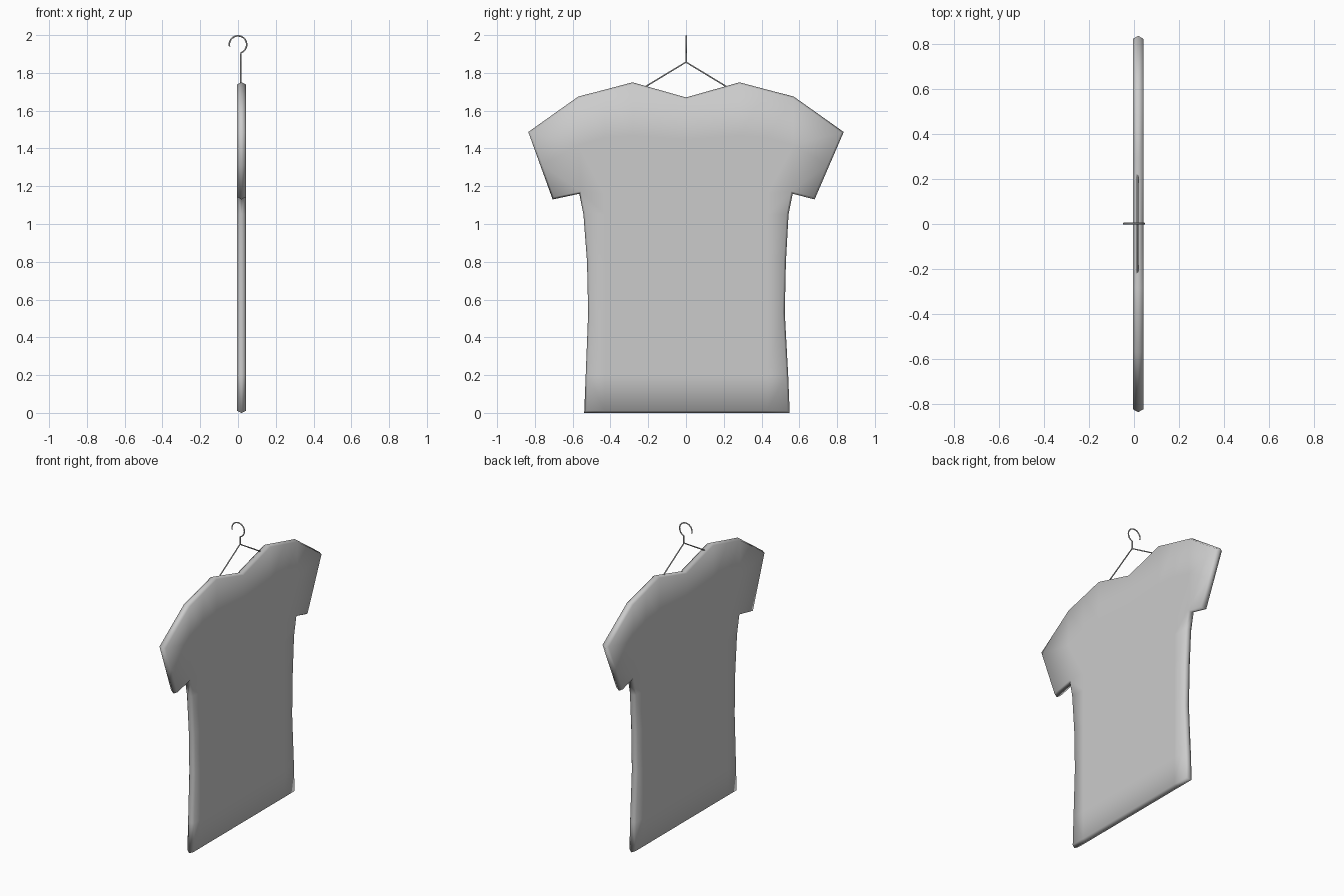
import bpy, bmesh, math
from mathutils import Vector

if "Cube" in bpy.data.objects:
    bpy.data.objects.remove(bpy.data.objects["Cube"])

MID_X, HALF_T, RIM = 0.0185, 0.023, 0.011


def add_grid(bm, rows, side):
    """Quads between successive rows of (y, z) points."""
    grid = [[bm.verts.new((0, side * y, z)) for y, z in row] for row in rows]
    for a, b in zip(grid, grid[1:]):
        for i in range(len(a) - 1):
            bm.faces.new((a[i], a[i + 1], b[i + 1], b[i]))


def half_shirt(bm, side, hem, waist, cuff):
    # Torso rows: outer edge (y, z) from hem to armpit
    edges = [(hem, 0), (hem - 0.008, 0.2), (waist, 0.53), (waist + 0.006, 0.8),
             (0.543, 1.05), (0.565, 1.16)]
    rows = [[(0, z), (0.283, z), (0.43, z), (y, z)] for y, z in edges]
    # Chest and shoulder rows
    rows.append([(0, 1.45), (0.283, 1.47), (0.43, 1.46), (0.568, 1.42)])
    rows.append([(0, 1.67), (0.283, 1.75), (0.43, 1.711), (0.57, 1.675)])
    add_grid(bm, rows, side)
    # Sleeve running out to the slanted cuff
    tip = (0.835, 1.487)
    mid = ((cuff + tip[0]) / 2, (1.13 + tip[1]) / 2)
    add_grid(bm, [[(0.565, 1.16), (cuff, 1.13)],
                  [(0.568, 1.42), mid],
                  [(0.57, 1.675), tip]], side)


# Shirt: flat sheet with an inset border, pushed out and mirrored to a thin pillow
bm = bmesh.new()
half_shirt(bm, 1, 0.549, 0.523, 0.681)
half_shirt(bm, -1, 0.539, 0.518, 0.706)
bmesh.ops.remove_doubles(bm, verts=bm.verts, dist=1e-4)
bmesh.ops.recalc_face_normals(bm, faces=bm.faces)
bmesh.ops.inset_region(bm, faces=bm.faces[:], thickness=RIM,
                       use_boundary=True, use_even_offset=True)
for v in bm.verts:
    v.co.x = 0 if v.is_boundary else HALF_T
copy = bmesh.ops.duplicate(bm, geom=bm.verts[:] + bm.edges[:] + bm.faces[:])
for v in copy["geom"]:
    if isinstance(v, bmesh.types.BMVert):
        v.co.x = -v.co.x
bmesh.ops.remove_doubles(bm, verts=bm.verts, dist=1e-4)
bmesh.ops.recalc_face_normals(bm, faces=bm.faces)
for v in bm.verts:
    v.co.x += MID_X
for f in bm.faces:
    f.smooth = True
mesh = bpy.data.meshes.new("shirt")
bm.to_mesh(mesh)
bm.free()
bpy.context.collection.objects.link(bpy.data.objects.new("shirt", mesh))


def wire(name, pts, radius=0.004):
    cu = bpy.data.curves.new(name, 'CURVE')
    cu.dimensions = '3D'
    cu.bevel_depth = radius
    cu.bevel_resolution = 2
    cu.use_fill_caps = True
    sp = cu.splines.new('POLY')
    sp.points.add(len(pts) - 1)
    for p, co in zip(sp.points, pts):
        p.co = (*co, 1)
    ob = bpy.data.objects.new(name, cu)
    bpy.context.collection.objects.link(ob)
    bpy.ops.object.select_all(action='DESELECT')
    ob.select_set(True)
    bpy.context.view_layer.objects.active = ob
    bpy.ops.object.convert(target='MESH')
    bpy.ops.object.shade_smooth_by_angle(angle=math.radians(50))


# Hanger: hook with stem, and the sloping arms that run into the shirt
hook = []
for i in range(23):
    a = math.radians(194 - i * 264 / 22)
    hook.append((0.046 * math.cos(a), 0.002, 1.95 + 0.046 * math.sin(a)))
wire("hanger_hook", hook + [(0.015, 0.002, 1.893), (0.015, 0.002, 1.856)])
wire("hanger_arms", [(0.015, -0.27, 1.694), (0.015, 0, 1.857), (0.015, 0.27, 1.694)])
